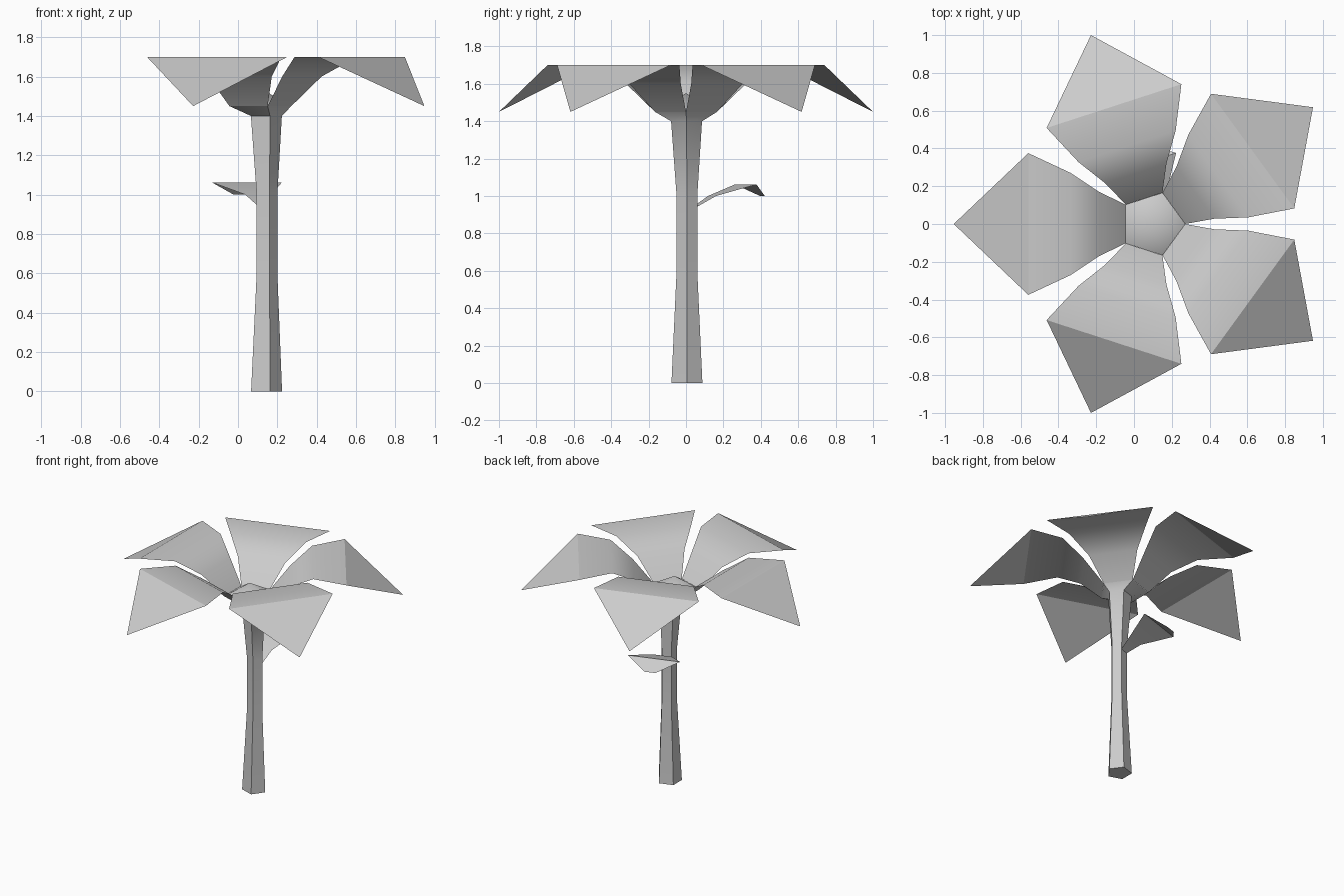
import bpy, bmesh
from math import sin, cos, tau, radians

if "Cube" in bpy.data.objects:
    bpy.data.objects.remove(bpy.data.objects["Cube"])

grey = bpy.data.materials.new("light_grey")
grey.use_nodes = True
colour = (0.6, 0.6, 0.6, 1)
grey.diffuse_color = colour
grey.node_tree.nodes["Principled BSDF"].inputs["Base Color"].default_value = colour


def finish(name, bm, angle=None):
    """Turn a bmesh into a named, shaded object."""
    mesh = bpy.data.meshes.new(name)
    bm.to_mesh(mesh)
    bm.free()
    mesh.materials.append(grey)
    obj = bpy.data.objects.new(name, mesh)
    bpy.context.collection.objects.link(obj)
    if angle:
        bpy.ops.object.select_all(action='DESELECT')
        obj.select_set(True)
        bpy.context.view_layer.objects.active = obj
        bpy.ops.object.shade_smooth_by_angle(angle=radians(angle))
    return obj


def make_trunk():
    """Five-sided waisted trunk with a flared collar and a pointed cap."""
    bm = bmesh.new()
    # centre x, centre y, radius, height
    profile = [(.137, .005, .087, 0), (.142, .005, .058, .6), (.142, .005, .058, 1),
               (.136, .003, .087, 1.4), (.097, 0, .174, 1.45)]
    rings = [[bm.verts.new((x + r * cos(i * tau / 5), y + r * sin(i * tau / 5), z))
              for i in range(5)] for x, y, r, z in profile]
    for low, high in zip(rings, rings[1:]):
        for i in range(5):
            j = (i + 1) % 5
            bm.faces.new((low[i], low[j], high[j], high[i]))
    bm.faces.new(rings[0][::-1])
    peak = bm.verts.new((.097, 0, 1.55))
    for i in range(5):
        bm.faces.new((rings[-1][i], rings[-1][(i + 1) % 5], peak))
    finish("trunk", bm, 45)


def make_leaf(name, origin, angle, rows, crease):
    """Bent sheet; rows hold distance, half width and height. Zero width is a tip."""
    bm = bmesh.new()
    ox, oy = origin
    c, s = cos(angle), sin(angle)

    def point(d, w, z):
        return bm.verts.new((ox + d * c - w * s, oy + d * s + w * c, z))

    strips = [[point(d, side * w, z) for side in ((-1, 1) if w else (0,))]
              for d, w, z in rows]
    for a, b in zip(strips, strips[1:]):
        bm.faces.new([a[0]] + b + [a[1]])
    for face in bm.faces:
        face.smooth = True
    # keep the fold before the drooping end crisp
    fold = bm.edges.get(strips[crease])
    fold.smooth = False
    finish(name, bm)


make_trunk()

# Crown of five large leaves, one over each trunk side
crown_rows = [(.141, .102, 1.45), (.2815, .17, 1.6), (.4315, .27, 1.7),
              (.6565, .375, 1.7), (1.0515, 0, 1.45)]
for k in range(5):
    make_leaf(f"crown_leaf_{k + 1}", (.097, 0), (k + .5) * tau / 5, crown_rows, 3)

# Small side leaf growing from the back of the trunk
side_rows = [(.047, .034, .943), (.14, .07, 1.0), (.33, .187, 1.062), (.425, .04, 1.0)]
make_leaf("side_leaf", (.147, .005), radians(108), side_rows, 2)
